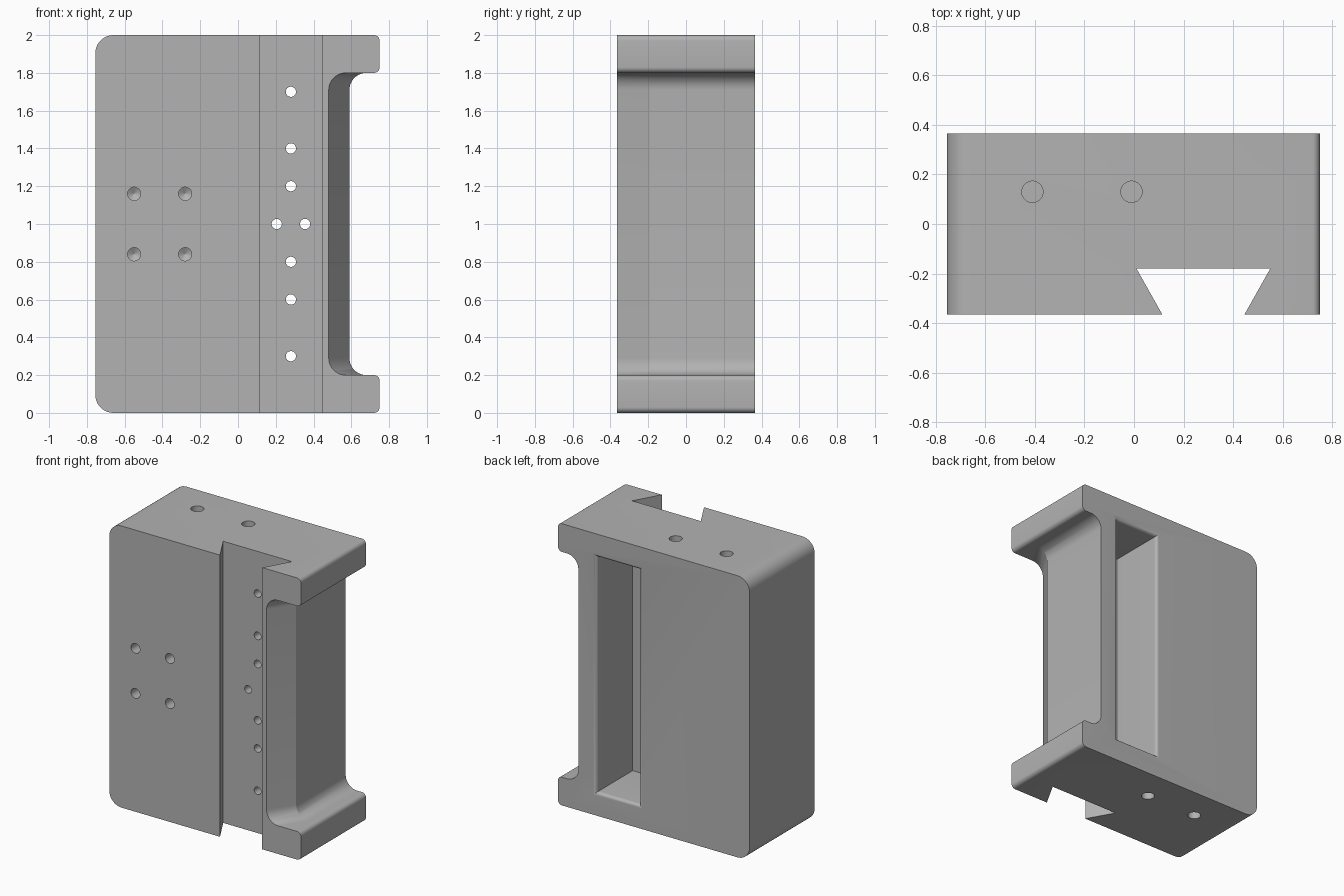
import bpy, bmesh
from math import cos, sin, pi, radians
from mathutils import Vector

cube = bpy.data.objects.get("Cube")
if cube:
    bpy.data.objects.remove(cube, do_unlink=True)

HALF_Y = 0.365
SLOT_X = 0.28          # centre line of dovetail, pocket and slot holes

grey = bpy.data.materials.new("machined_grey")
grey.use_nodes = True
colour = (0.45, 0.45, 0.45, 1)
grey.diffuse_color = colour
grey.node_tree.nodes["Principled BSDF"].inputs["Base Color"].default_value = colour


def loft(name, rings):
    """Closed solid skinned through rings with equal point counts."""
    bm = bmesh.new()
    loops = [[bm.verts.new(p) for p in ring] for ring in rings]
    n = len(loops[0])
    for a, b in zip(loops, loops[1:]):
        for i in range(n):
            j = (i + 1) % n
            bm.faces.new((a[i], a[j], b[j], b[i]))
    bm.faces.new(loops[0])
    bm.faces.new(loops[-1])
    bmesh.ops.recalc_face_normals(bm, faces=bm.faces)
    mesh = bpy.data.meshes.new(name)
    bm.to_mesh(mesh)
    bm.free()
    mesh.materials.append(grey)
    ob = bpy.data.objects.new(name, mesh)
    bpy.context.collection.objects.link(ob)
    return ob


def arc(cx, cz, r, start, end, steps=10):
    angles = [radians(start + (end - start) * i / steps) for i in range(steps + 1)]
    return [(cx + r * cos(a), cz + r * sin(a)) for a in angles]


def body_ring(y, wall_x):
    """Plate outline with rounded corners and a side recess reaching wall_x."""
    upper = arc(wall_x + 0.09, 1.71, 0.09, 180, 90)       # recess corner
    upper += arc(0.72, 1.83, 0.03, -90, 0, 6)             # flange tip
    upper += arc(0.72, 1.97, 0.03, 0, 90, 6)
    upper += arc(-0.66, 1.905, 0.095, 90, 180)            # big outer corner
    lower = [(x, 2 - z) for x, z in reversed(upper)]
    return [(x, y, z) for x, z in upper + lower]


def hole(start, direction, r, depth, tip=0.0, steps=28):
    """Round drill cutter, starting slightly outside the surface."""
    d = Vector(direction)
    u = d.orthogonal().normalized()
    v = d.cross(u)
    p = Vector(start)
    stations = [(-0.03, r), (depth, r)]
    if tip:
        stations.append((depth + tip, r * 0.03))
    rings = [[p + d * t + (u * cos(2 * pi * i / steps) + v * sin(2 * pi * i / steps)) * s
              for i in range(steps)] for t, s in stations]
    return loft("drill_cutter", rings)


body = loft("slide_block", [body_ring(-HALF_Y, 0.48), body_ring(-0.19, 0.59),
                            body_ring(HALF_Y, 0.59)])
cutters = []

# Dovetail channel along the full height
half_w = [(-0.42, 0.135), (-0.18, 0.27)]
section = [(SLOT_X - w, y) for y, w in half_w] + [(SLOT_X + w, y) for y, w in reversed(half_w)]
cutters.append(loft("dovetail_cutter", [[(x, y, z) for x, y in section] for z in (-0.1, 2.1)]))

# Back pocket with a rounded rim
rim = 0.025
stations = [(-0.04, 0.0)]
stations += [(HALF_Y - rim + rim * sin(a), rim * (1 - cos(a)))
             for a in (i * pi / 16 for i in range(9))]
stations.append((HALF_Y + 0.05, rim))
cutters.append(loft("pocket_cutter", [
    [(SLOT_X + sx * (0.167 + o), y, 1 + sz * (0.835 + o))
     for sx, sz in ((-1, -1), (1, -1), (1, 1), (-1, 1))] for y, o in stations]))

# Through holes in the dovetail floor
slot_holes = [(SLOT_X, 1 + s * d) for d in (0.2, 0.4, 0.7) for s in (-1, 1)]
slot_holes += [(SLOT_X - 0.075, 1), (SLOT_X + 0.075, 1)]
for x, z in slot_holes:
    cutters.append(hole((x, -0.18, z), (0, 1, 0), 0.027, 0.2))

# Blind drilled holes in the front face
for x in (-0.55, -0.28):
    for z in (0.84, 1.16):
        cutters.append(hole((x, -HALF_Y, z), (0, 1, 0), 0.035, 0.2, 0.02))

# Blind holes in the top and bottom
for x in (-0.41, -0.01):
    cutters.append(hole((x, 0.13, 2), (0, 0, -1), 0.043, 0.3))
    cutters.append(hole((x, 0.13, 0), (0, 0, 1), 0.043, 0.3))

# Cut everything, then drop the cutters
bpy.context.view_layer.objects.active = body
for cutter in cutters:
    mod = body.modifiers.new("cut", "BOOLEAN")
    mod.operation = "DIFFERENCE"
    mod.solver = "EXACT"
    mod.object = cutter
    cutter.hide_render = True
    bpy.ops.object.modifier_apply(modifier=mod.name)
    bpy.data.objects.remove(cutter, do_unlink=True)

bpy.ops.object.select_all(action="DESELECT")
body.select_set(True)
bpy.ops.object.shade_smooth_by_angle(angle=radians(25))
